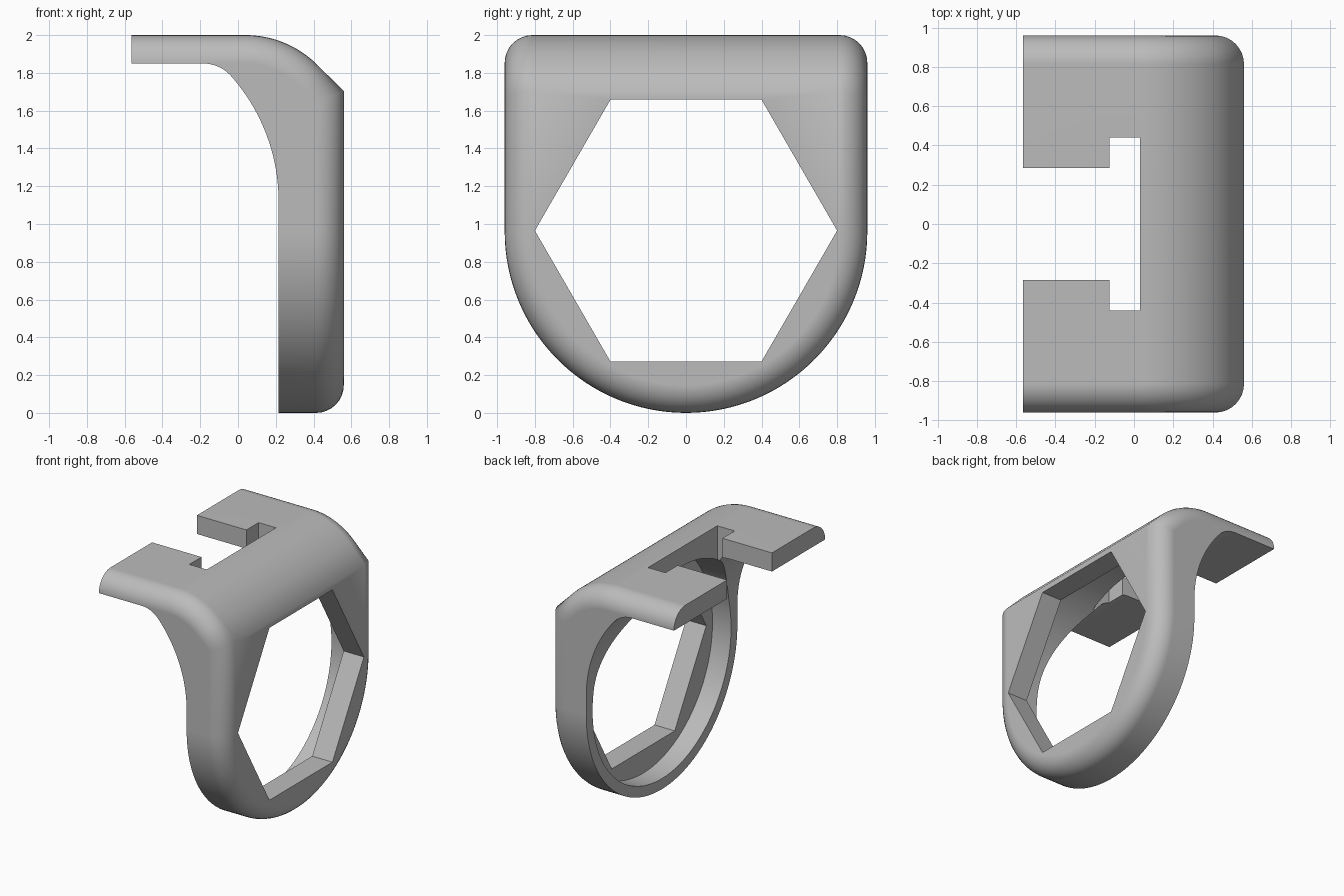
import bpy, bmesh
from math import sin, cos, pi, radians
from mathutils import Vector

cube = bpy.data.objects.get("Cube")
if cube:
    bpy.data.objects.remove(cube, do_unlink=True)

HALF = 0.96                      # half width, also radius of the round bottom
FRONT, BACK, TAIL = 0.56, 0.215, -0.565
FILLET = 0.147

grey = bpy.data.materials.new("plain grey")
grey.use_nodes = True
grey.diffuse_color = (0.5, 0.5, 0.5, 1)
grey.node_tree.nodes["Principled BSDF"].inputs["Base Color"].default_value = (0.5, 0.5, 0.5, 1)


def arc(cx, cz, r, a0, a1, n):
    """Points on an arc, angles in degrees."""
    angles = [radians(a0 + (a1 - a0) * i / n) for i in range(n + 1)]
    return [(cx + r * cos(a), cz + r * sin(a)) for a in angles]


def make_object(name, bm):
    bmesh.ops.recalc_face_normals(bm, faces=bm.faces[:])
    mesh = bpy.data.meshes.new(name)
    bm.to_mesh(mesh)
    bm.free()
    mesh.materials.append(grey)
    obj = bpy.data.objects.new(name, mesh)
    bpy.context.collection.objects.link(obj)
    return obj


def prism(name, points, direction):
    """Extrude a closed outline along a vector."""
    bm = bmesh.new()
    face = bm.faces.new([bm.verts.new(p) for p in points])
    out = bmesh.ops.extrude_face_region(bm, geom=[face])
    verts = [v for v in out["geom"] if isinstance(v, bmesh.types.BMVert)]
    bmesh.ops.translate(bm, verts=verts, vec=Vector(direction))
    return make_object(name, bm)


# Side outline: inner curve up to the plate, then over the top to the front
inner = [(BACK, HALF)] + arc(BACK - 1, 1.12, 1, 0, 40, 20)
inner += arc(-0.186, 1.65, 0.2, 42, 90, 10) + [(TAIL, 1.85)]
outer = [(TAIL, 2)] + arc(0.04, 1.463, 0.537, 90, 45, 16)
outer += [(FRONT, 1.703), (FRONT, HALF)]
profile = inner + outer

# Body: two flat side walls, strips across, and a half-round bottom
bm = bmesh.new()
right, left = [[bm.verts.new((x, y, z)) for x, z in profile] for y in (-HALF, HALF)]
bm.faces.new(right)
bm.faces.new(left[::-1])
for i in range(1, len(profile) - 2):
    bm.faces.new((right[i], right[i + 1], left[i + 1], left[i]))
bottom = arc(0, HALF, HALF, 180, 360, 64)[1:-1]
back_arc, front_arc = [[bm.verts.new((x, y, z)) for y, z in bottom] for x in (BACK, FRONT)]
back_rim = [right[0]] + back_arc + [left[0]]
front_rim = [right[-1]] + front_arc + [left[-1]]
for i in range(len(back_rim) - 1):
    bm.faces.new((back_rim[i], back_rim[i + 1], front_rim[i + 1], front_rim[i]))
bm.faces.new(back_rim + [left[1], right[1]])
bm.faces.new(front_rim + [left[-2], right[-2]])
bmesh.ops.recalc_face_normals(bm, faces=bm.faces[:])

# Round the outer rim
rim = set(front_rim + right[len(inner):] + left[len(inner):])
edges = [e for e in bm.edges if set(e.verts) <= rim and e.calc_length() < HALF]
bmesh.ops.bevel(bm, geom=edges, offset=FILLET, offset_type='OFFSET', segments=8,
                profile=0.5, affect='EDGES', clamp_overlap=False)
body = make_object("ring_bracket", bm)

# Cutters: hexagonal opening, round pocket behind it, and the slot in the plate
hexagon = [(0.3, 0.8 * cos(i * pi / 3), 0.965 + 0.8 * sin(i * pi / 3)) for i in range(6)]
circle = [(-0.5, y, z) for y, z in arc(0, 0.965, 0.88, 0, 360, 96)[:-1]]
half_slot = [(-0.7, 0.285), (-0.125, 0.285), (-0.125, 0.44), (0.03, 0.44)]
slot = half_slot + [(x, -y) for x, y in reversed(half_slot)]
cutters = [
    prism("hexagon_cutter", hexagon, (0.5, 0, 0)),
    prism("pocket_cutter", circle, (0.88, 0, 0)),
    prism("slot_cutter", [(x, y, 1.5) for x, y in slot], (0, 0, 0.7)),
]
bpy.ops.object.select_all(action='DESELECT')
bpy.context.view_layer.objects.active = body
body.select_set(True)
for cutter in cutters:
    cutter.hide_render = True
    mod = body.modifiers.new(cutter.name, 'BOOLEAN')
    mod.operation = 'DIFFERENCE'
    mod.solver = 'EXACT'
    mod.object = cutter
    bpy.ops.object.modifier_apply(modifier=mod.name)
    bpy.data.objects.remove(cutter, do_unlink=True)

# Smooth curves with crisp corners
bpy.ops.object.shade_smooth_by_angle(angle=radians(48))
weighted = body.modifiers.new("even_shading", 'WEIGHTED_NORMAL')
weighted.keep_sharp = True
